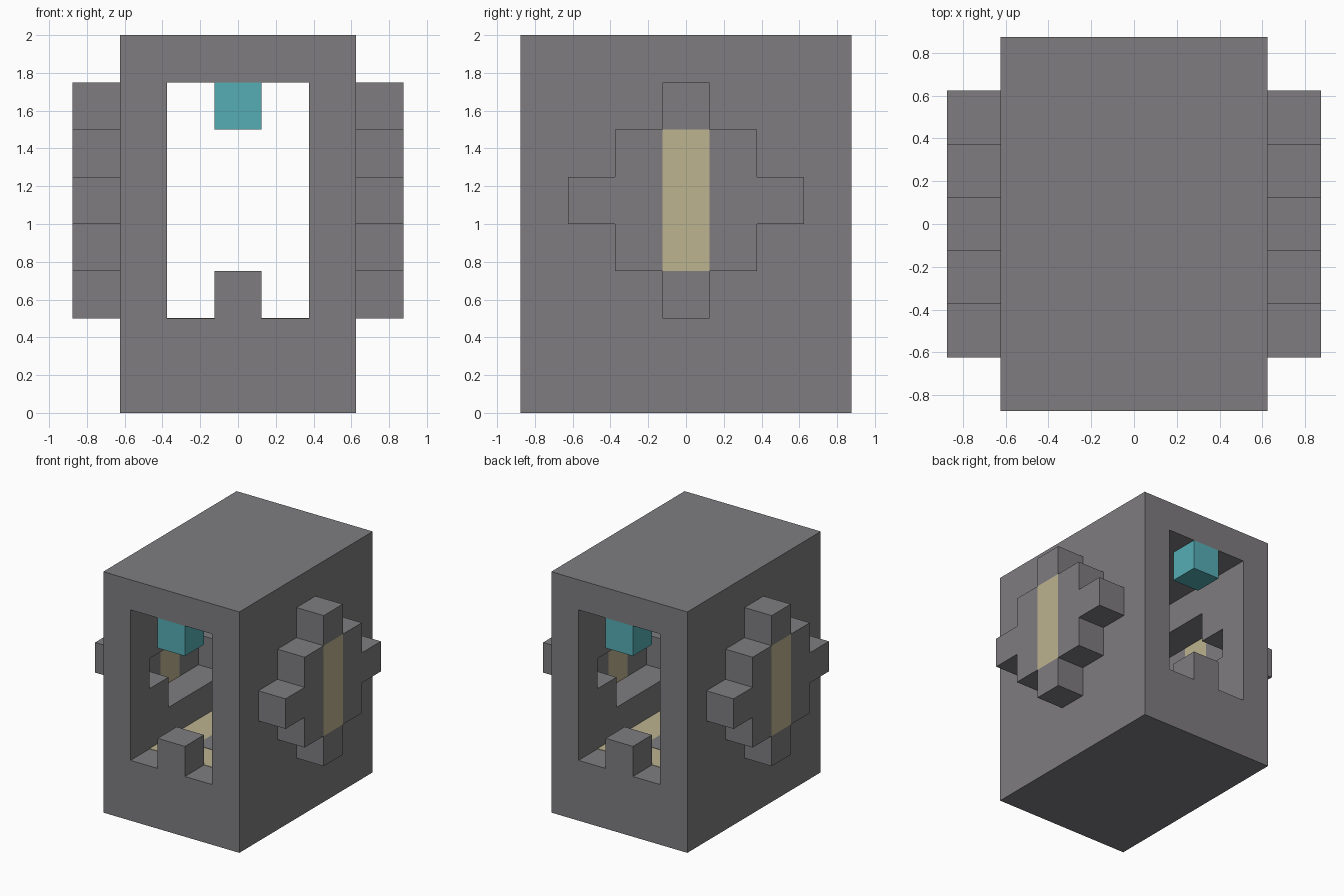
import bpy, bmesh
from mathutils import Vector

cube = bpy.data.objects.get("Cube")
if cube:
    bpy.data.objects.remove(cube, do_unlink=True)


def material(name, rgb):
    m = bpy.data.materials.new(name)
    m.use_nodes = True
    m.diffuse_color = (*rgb, 1)
    m.node_tree.nodes["Principled BSDF"].inputs["Base Color"].default_value = (*rgb, 1)
    return m


stone = material("grey stone", (0.209, 0.202, 0.212))
glow = material("pale cream", (0.509, 0.451, 0.275))
teal = material("teal", (0.093, 0.423, 0.462))


def prism(name, profile, x0, x1, mat):
    """Extrude a (y, z) outline along x from x0 to x1."""
    bm = bmesh.new()
    face = bm.faces.new([bm.verts.new((x0, y, z)) for y, z in profile])
    out = bmesh.ops.extrude_face_region(bm, geom=[face])["geom"]
    moved = [v for v in out if isinstance(v, bmesh.types.BMVert)]
    bmesh.ops.translate(bm, verts=moved, vec=Vector((x1 - x0, 0, 0)))
    bmesh.ops.recalc_face_normals(bm, faces=bm.faces)
    mesh = bpy.data.meshes.new(name)
    bm.to_mesh(mesh)
    bm.free()
    mesh.materials.append(mat)
    obj = bpy.data.objects.new(name, mesh)
    bpy.context.collection.objects.link(obj)
    return obj


def box(name, xs, ys, zs, mat):
    outline = [(ys[0], zs[0]), (ys[1], zs[0]), (ys[1], zs[1]), (ys[0], zs[1])]
    return prism(name, outline, xs[0], xs[1], mat)


def cut(target, cutter):
    mod = target.modifiers.new("cut", 'BOOLEAN')
    mod.operation = 'DIFFERENCE'
    mod.solver = 'EXACT'
    mod.object = cutter
    cutter.hide_render = True
    bpy.context.view_layer.objects.active = target
    bpy.ops.object.modifier_apply(modifier=mod.name)
    bpy.data.objects.remove(cutter, do_unlink=True)


U = 0.25      # one block
H = U / 2     # half a block

# Half of the stepped side window, running out from distance d along y
def stepped_half(s, d):
    return [(s * y, z) for y, z in (
        (d, 3*U), (3*H, 3*U), (3*H, 4*U), (5*H, 4*U),
        (5*H, 5*U), (3*H, 5*U), (3*H, 6*U), (d, 6*U))]


# Hollow housing: tunnel front to back, stepped opening in both side walls
housing = box("housing", (-5*H, 5*H), (-7*H, 7*H), (0, 8*U), stone)
cut(housing, box("tunnel_cutter", (-3*H, 3*H), (-1, 1), (2*U, 7*U), stone))
right_half = stepped_half(1, H)[1:-1]
left_half = stepped_half(-1, H)[1:-1]
cut(housing, prism("window_cutter", right_half + left_half[::-1], -1, 1, stone))

# Stepped side bays with a glowing centre pane
for side, s in (("left", 1), ("right", -1)):
    xs = (s * 5*H, s * 7*H)
    for end, t in (("back", 1), ("front", -1)):
        prism(f"{side}_bay_{end}", stepped_half(t, H), *xs, stone)
    box(f"{side}_bay_top", xs, (-H, H), (6*U, 7*U), stone)
    box(f"{side}_bay_bottom", xs, (-H, H), (2*U, 3*U), stone)
    box(f"{side}_bay_pane", xs, (-H, H), (3*U, 6*U), glow)

# Blocks in the middle of each doorway
for end, t in (("back", 1), ("front", -1)):
    ys = (min(t * 5*H, t * 7*H), max(t * 5*H, t * 7*H))
    box(f"{end}_sill_block", (-H, H), ys, (2*U, 3*U), stone)
    box(f"{end}_hanging_block", (-H, H), ys, (6*U, 7*U), teal)

# Glowing floor border around a stone centre strip
box("glowing_floor", (-3*H, 3*H), (-5*H, 5*H), (2*U - 0.004, 2*U + 0.003), glow)
box("floor_strip", (-H, H), (-3*H, 3*H), (2*U - 0.002, 2*U + 0.006), stone)
